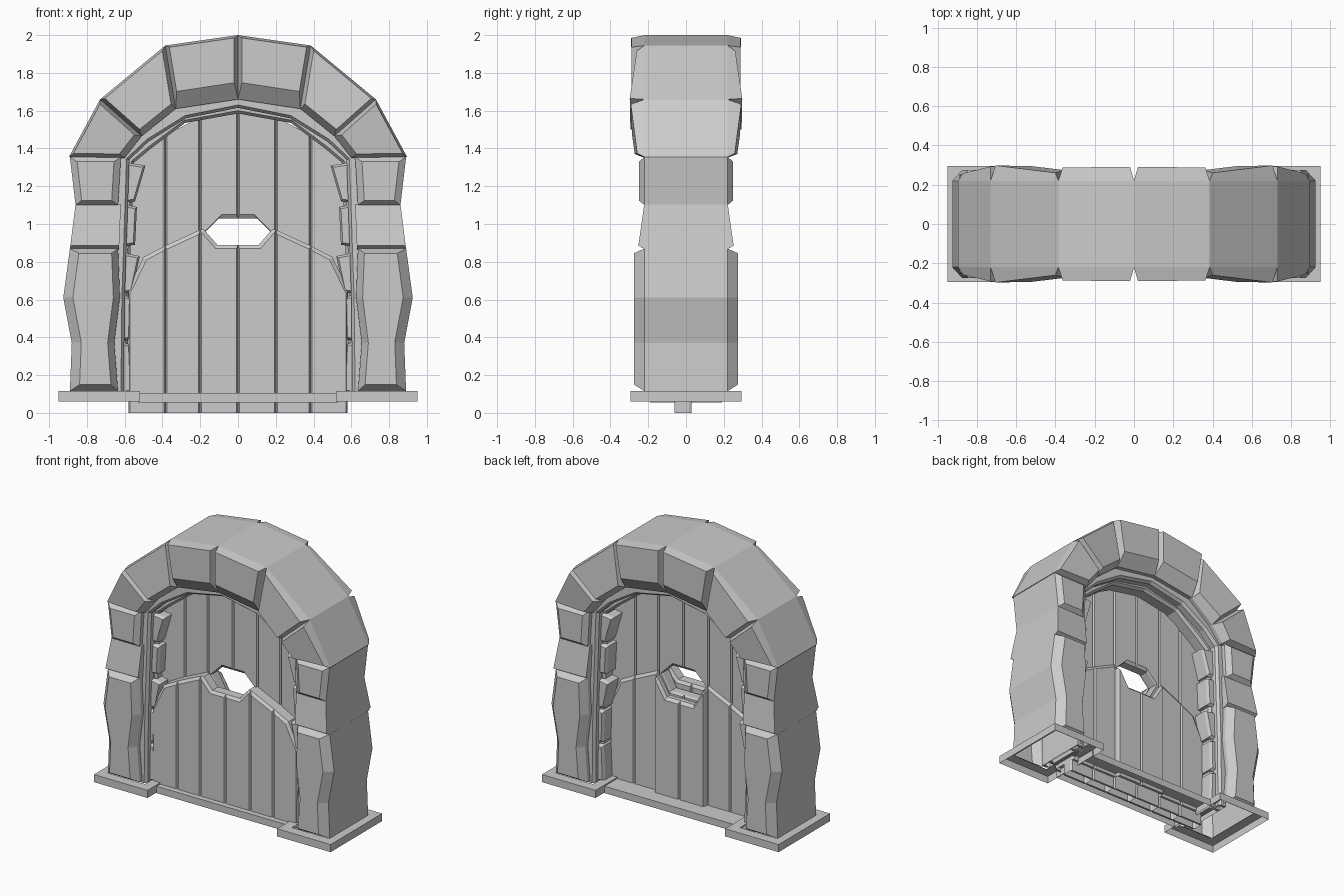
import bpy, bmesh
from mathutils import Vector

if "Cube" in bpy.data.objects:
    bpy.data.objects.remove(bpy.data.objects["Cube"])

GREY = (0.6, 0.6, 0.6, 1)
grey = bpy.data.materials.new("plain_grey")
grey.use_nodes = True
grey.diffuse_color = GREY
grey.node_tree.nodes["Principled BSDF"].inputs["Base Color"].default_value = GREY


def finish(name, bm, mirror=True):
    bmesh.ops.recalc_face_normals(bm, faces=bm.faces)
    mesh = bpy.data.meshes.new(name)
    bm.to_mesh(mesh)
    bm.free()
    mesh.materials.append(grey)
    obj = bpy.data.objects.new(name, mesh)
    bpy.context.collection.objects.link(obj)
    if mirror:
        obj.modifiers.new("Mirror", "MIRROR").use_axis[0] = True


def shrink(pts, insets):
    """Move every edge of an x-z outline inward by its own inset."""
    n = len(pts)
    area = sum(pts[i].cross(pts[(i + 1) % n]) for i in range(n))
    side = 1 if area > 0 else -1
    lines = []
    for i in range(n):
        d = (pts[(i + 1) % n] - pts[i]).normalized()
        normal = Vector((-d.y, d.x)) * side
        lines.append((normal, normal.dot(pts[i]) + insets[i]))
    out = []
    for i in range(n):
        (a, p), (b, q) = lines[i - 1], lines[i]
        det = a.cross(b)
        if abs(det) < 0.02:
            out.append(pts[i] + b * insets[i])
        else:
            out.append(Vector(((p * b.y - q * a.y) / det, (a.x * q - b.x * p) / det)))
    return out


def block(name, pts, core, face, insets, end_face=None, open_base=False):
    """Extrude an outline along y with chamfered caps.
    The cap depth runs from face to end_face along the outline's first edge."""
    pts = [Vector(p) for p in pts]
    caps = shrink(pts, insets)
    base = min(p.y for p in pts)
    axis = pts[1] - pts[0]

    def depth(k, p):
        t = (p - pts[0]).dot(axis) / axis.length_squared
        return face[k] + ((end_face or face)[k] - face[k]) * t

    bm = bmesh.new()
    rings = [[bm.verts.new((p.x, depth(0, p), p.y)) for p in caps]]
    for y in core:
        rings.append([bm.verts.new((p.x, y, p.y)) for p in pts])
    rings.append([bm.verts.new((p.x, depth(1, p), p.y)) for p in caps])
    bm.faces.new(rings[0])
    bm.faces.new(rings[-1])
    for k, (r, s) in enumerate(zip(rings, rings[1:])):
        for i in range(len(r)):
            j = (i + 1) % len(r)
            on_base = max(pts[i].y, pts[j].y) < base + 0.001
            if not (open_base and k == 1 and on_base):
                bm.faces.new((r[i], r[j], s[j], s[i]))
    finish(name, bm)


def both(d):
    return (-d, d)


def tray(name, x0, x1, half_y, z0, z1, rim=0):
    """A shallow box open underneath; with a rim it is mirrored and its top is open too."""
    bm = bmesh.new()
    bmesh.ops.create_cube(bm, size=1)
    for v in bm.verts:
        v.co = (x1 if v.co.x > 0 else x0, half_y if v.co.y > 0 else -half_y,
                z1 if v.co.z > 0 else z0)
    bm.normal_update()
    cut = [f for f in bm.faces if f.normal.z < -0.9]
    if rim:
        top = [f for f in bm.faces if f.normal.z > 0.9]
        bmesh.ops.inset_region(bm, faces=top, thickness=rim)
        cut += top
    bmesh.ops.delete(bm, geom=cut, context="FACES")
    finish(name, bm, rim > 0)


# Foot plates and door sill
tray("foot_plate", 0.52, 0.95, 0.295, 0.06, 0.115, 0.1)
tray("door_sill", -0.53, 0.53, 0.19, 0.055, 0.105)

# Pillar stones
block("lower_pillar_stone",
      [(0.89, 0.115), (0.88, 0.37), (0.925, 0.61), (0.89, 0.87),
       (0.635, 0.87), (0.625, 0.61), (0.655, 0.37), (0.635, 0.115)],
      both(0.22), both(0.275), [0.05, 0.05, 0.05, 0.025, 0.035, 0.035, 0.035, 0.035],
      open_base=True)
block("middle_pillar_stone",
      [(0.89, 0.865), (0.86, 1.105), (0.62, 1.105), (0.63, 0.865)],
      both(0.215), both(0.255), [0, 0, 0, 0.02], both(0.221))
block("upper_pillar_stone",
      [(0.86, 1.1), (0.89, 1.355), (0.62, 1.355), (0.635, 1.1)],
      both(0.22), both(0.25), [0.035, 0.025, 0.035, 0.025])

# Arch stones
joints = [((0.895, 1.355), (0.6, 1.35)), ((0.73, 1.66), (0.51, 1.465)),
          ((0.385, 1.945), (0.33, 1.61)), ((0, 2.0), (0, 1.66))]
stones = [("arch_spring_stone", 0.255, 0.295, 0.035),
          ("arch_shoulder_stone", 0.3, 0.258, 0.035),
          ("arch_crown_stone", 0.288, 0.29, 0.09)]
for i, (name, start, end, under) in enumerate(stones):
    (a, b), (c, d) = joints[i], joints[i + 1]
    block(name, [a, c, d, b], both(0.22), both(start), [0.012, 0.02, under, 0.02], both(end))

# Recessed door frame, in two steps
outer = [(0.66, 0.1), (0.66, 0.61), (0.64, 1.35), (0.53, 1.48), (0.34, 1.64), (0, 1.69)]
step_one = [(0.605, 0.1), (0.6, 0.6), (0.575, 1.34), (0.475, 1.435), (0.275, 1.56), (0, 1.615)]
step_two = [(0.585, 0.1), (0.58, 0.6), (0.55, 1.325), (0.46, 1.4), (0.28, 1.535), (0, 1.585)]
for name, inner, d in (("outer_frame", step_one, 0.19), ("inner_frame", step_two, 0.125)):
    block(name, outer + inner[::-1], both(d - 0.02), both(d),
          [0] * 6 + [0.015] * 5 + [0], open_base=True)

# Rough stones lining the jambs
jamb = [((0.49, 1.31), (0.545, 1.12)), ((0.535, 1.09), (0.545, 0.89)),
        ((0.52, 0.83), (0.56, 0.64)), ((0.565, 0.61), (0.57, 0.39)),
        ((0.57, 0.36), (0.56, 0.11))]
for i, (hi, lo) in enumerate(jamb):
    block(f"jamb_stone_{i + 1}",
          [hi, lo, (0.62, lo[1] - 0.01), (0.62, hi[1] + 0.02)],
          both(0.125), both(0.145), [0.01, 0.012, 0, 0.012])

# Door: full-height planks with a peephole that drops towards the back
edges = [0, 0.2, 0.385, 0.58]
arch_top = [1.6, 1.565, 1.47, 1.32]
hole = [(0, 1.03), (0.1, 1.03), (0.175, 0.955), (0.11, 0.84), (0, 0.84)]
# Thicker lower facing, stepped along its top
lower_top = [
    [(0, 0.89), (0.11, 0.89), (0.18, 0.97), (0.2, 0.97)],
    [(0.2, 0.97), (0.385, 0.885)],
    [(0.385, 0.885), (0.5, 0.825), (0.58, 0.66)],
]
for i in range(3):
    a, b = edges[i], edges[i + 1]
    plank = [(a, 0), (b, 0), (b, arch_top[i + 1]), (a, arch_top[i])]
    sides = [0, 0.008, 0, 0.008]
    if i == 0:
        plank += hole
        sides += [0.02, 0.005, 0.005, 0.01, 0.008]
    block(f"plank_{i + 1}", plank, (-0.045, 0.015), (-0.06, 0.03), sides, open_base=True)
    low = lower_top[i]
    back = -0.055 if i == 0 else 0.045
    block(f"lower_facing_{i + 1}", [(b, 0.08), (a, 0.08)] + low,
          (-0.135, back - 0.015), (-0.15, back),
          [0, 0.008] + [0.02] * (len(low) - 1) + [0.008], open_base=True)

# Raised lip under the peephole on the back
block("back_lip", [(0.2, 0.08), (0, 0.08), (0, 0.815), (0.11, 0.815), (0.18, 0.93), (0.2, 0.93)],
      (0.0, 0.06), (-0.01, 0.08), [0, 0.008, 0.02, 0.015, 0.015, 0.008], open_base=True)
